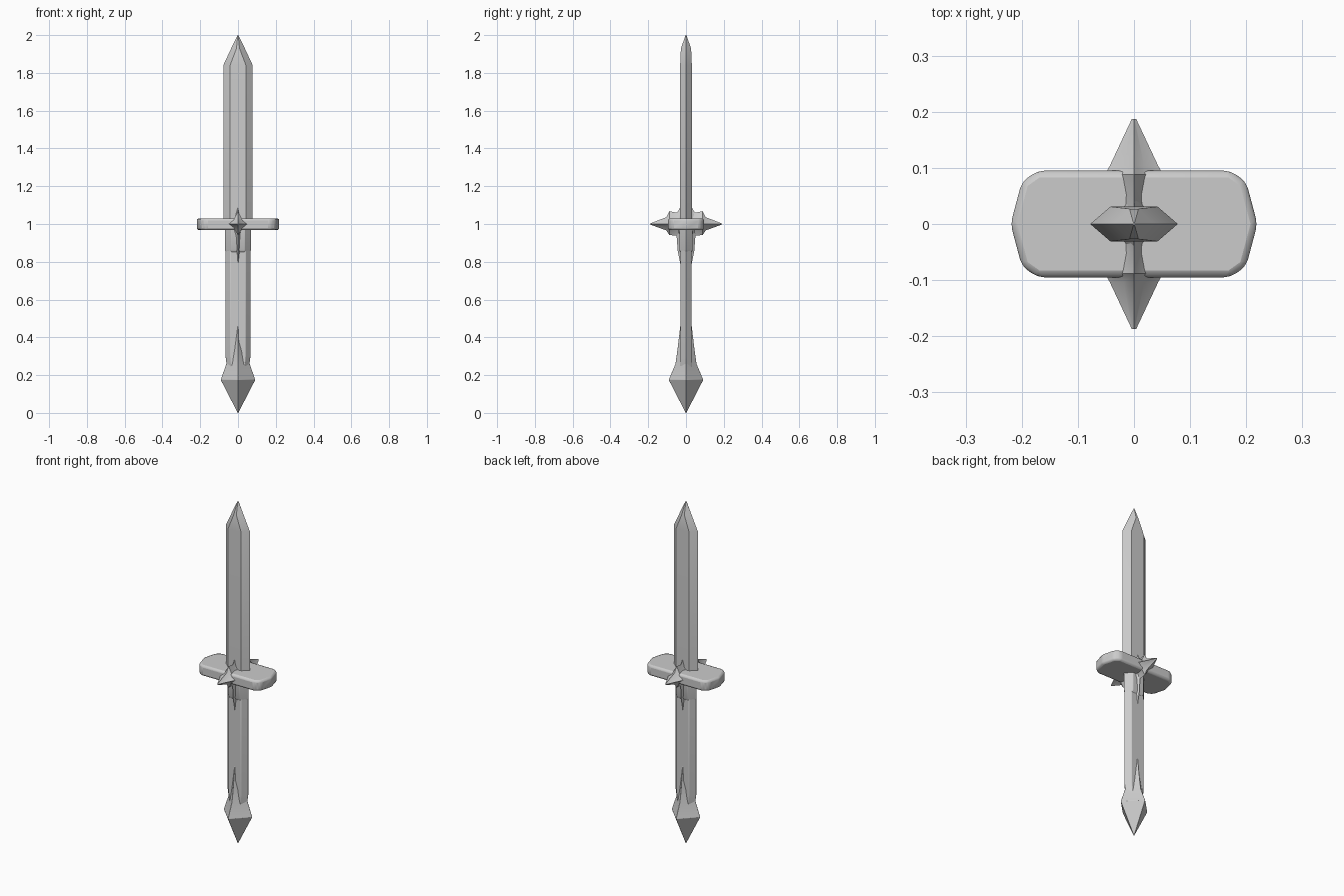
import bpy, bmesh, math
from mathutils import Vector

cube = bpy.data.objects.get("Cube")
if cube:
    bpy.data.objects.remove(cube, do_unlink=True)

steel = bpy.data.materials.new("plain grey")
steel.use_nodes = True
GREY = (0.6, 0.6, 0.6, 1)
steel.diffuse_color = GREY
steel.node_tree.nodes["Principled BSDF"].inputs["Base Color"].default_value = GREY


def loft(name, rings, bevel=0.0):
    """Skin a list of equal rings, cap both ends and soften the edges."""
    bm = bmesh.new()
    loops = [[bm.verts.new(p) for p in ring] for ring in rings]
    for low, high in zip(loops, loops[1:]):
        for i in range(len(low)):
            j = (i + 1) % len(low)
            bm.faces.new((low[i], low[j], high[j], high[i]))
    bm.faces.new(loops[0])
    bm.faces.new(loops[-1])
    bmesh.ops.recalc_face_normals(bm, faces=bm.faces)
    mesh = bpy.data.meshes.new(name)
    bm.to_mesh(mesh)
    bm.free()
    mesh.materials.append(steel)
    obj = bpy.data.objects.new(name, mesh)
    bpy.context.collection.objects.link(obj)
    if bevel:
        mod = obj.modifiers.new("soft edges", "BEVEL")
        mod.width = bevel
        mod.segments = 2
        mod.limit_method = "ANGLE"
        mod.angle_limit = math.radians(25)
    bpy.ops.object.select_all(action="DESELECT")
    obj.select_set(True)
    bpy.context.view_layer.objects.active = obj
    bpy.ops.object.shade_smooth_by_angle(angle=math.radians(35))
    return obj


def hexagon(z, x, flat, y):
    """Flattened hexagon with sharp edges at left and right."""
    return [(x, 0, z), (flat, y, z), (-flat, y, z),
            (-x, 0, z), (-flat, -y, z), (flat, -y, z)]


def diamond(z, x, y):
    return [(x, 0, z), (0, y, z), (-x, 0, z), (0, -y, z)]


# Blade with a wedge-shaped point
loft("blade", [hexagon(0.97, 0.078, 0.042, 0.031),
               hexagon(1.84, 0.078, 0.042, 0.031),
               hexagon(1.93, 0.036, 0.008, 0.027),
               hexagon(2.0, 0.002, 0.001, 0.002)])

# Grip and the slightly thicker collar under the guard
loft("grip", [hexagon(0.24, 0.058, 0.036, 0.029),
              hexagon(0.30, 0.067, 0.040, 0.029),
              hexagon(0.87, 0.067, 0.040, 0.029)], 0.002)
loft("collar", [hexagon(0.852, 0.067, 0.036, 0.029),
                hexagon(0.865, 0.069, 0.036, 0.035),
                hexagon(0.98, 0.070, 0.036, 0.036)], 0.002)
loft("collar_ridge", [diamond(0.79, 0.010, 0.030),
                      diamond(0.86, 0.026, 0.044),
                      diamond(0.94, 0.036, 0.050),
                      diamond(0.98, 0.040, 0.070)])

# Pommel: diamond point below, concave spike running up the grip
loft("pommel", [diamond(0.0, 0.002, 0.002),
                diamond(0.175, 0.092, 0.092),
                diamond(0.26, 0.062, 0.056),
                diamond(0.33, 0.050, 0.046),
                diamond(0.46, 0.010, 0.031)], 0.002)

# Broad crossguard with clipped corners
half = [(0.220, 0), (0.200, 0.075), (0.172, 0.095)]
outline = half + [(-x, y) for x, y in reversed(half)]
outline += [(-x, -y) for x, y in half[1:]] + [(x, -y) for x, y in reversed(half[1:])]
loft("crossguard", [[(x, y, z) for x, y in outline] for z in (0.968, 1.030)], 0.012)


def star(y, x, up, down):
    """Four-pointed ring with concave sides, facing along y."""
    c, v = x * 0.42, (up + down) * 0.21
    return [(x, y, 1), (c, y, 1 + v), (0, y, 1 + up), (-c, y, 1 + v),
            (-x, y, 1), (-c, y, 1 - v), (0, y, 1 - down), (c, y, 1 - v)]


# Star spikes on the front and back of the guard
for side, name in ((-1, "front_spike"), (1, "back_spike")):
    loft(name, [star(side * 0.025, 0.030, 0.085, 0.080),
                star(side * 0.050, 0.036, 0.060, 0.062),
                star(side * 0.088, 0.052, 0.068, 0.058),
                star(side * 0.104, 0.043, 0.036, 0.034),
                star(side * 0.187, 0.004, 0.004, 0.004)])

# Low fillets where the star meets the blade above the guard
loft("blade_fillet", [diamond(1.0, 0.045, 0.070),
                      diamond(1.035, 0.036, 0.055),
                      diamond(1.09, 0.004, 0.031)])
